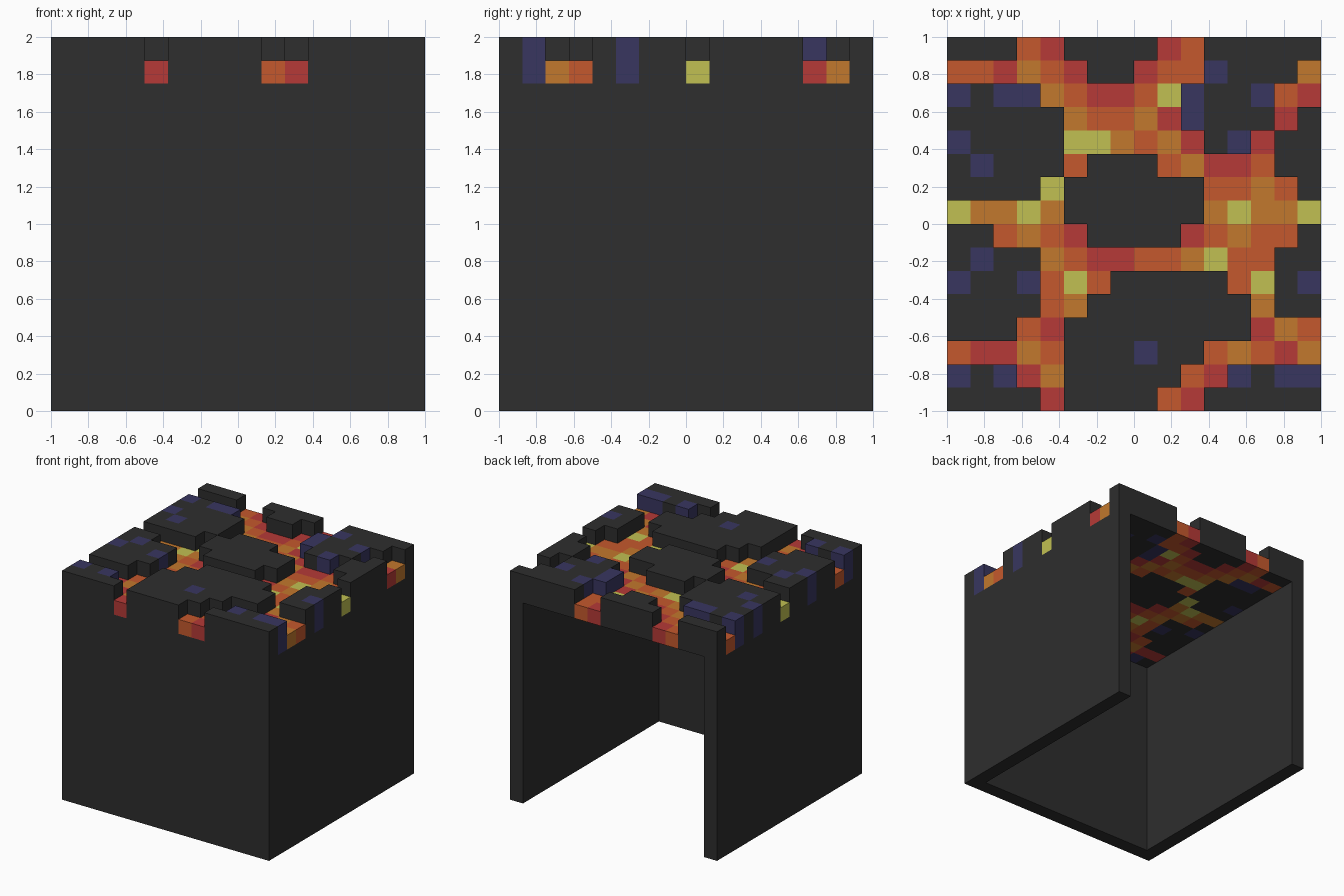
import bpy
import bmesh

if "Cube" in bpy.data.objects:
    bpy.data.objects.remove(bpy.data.objects["Cube"], do_unlink=True)

N, CELL = 16, 0.125
BASE, LAVA_TOP, ROCK_TOP = 1.75, 1.875, 2.0

# Crust layout, back row first: . rock, n ore, r red, o orange, a amber, y yellow
LAYOUT = [
    "...or....ro.....",
    "ooraor..roon...a",
    "n.nnaorroyn..nor",
    ".....aooarn...r.",
    "n....yyaoar.nr..",
    ".n...o...oarro..",
    "....y......ooao.",
    "yaaya......ayaay",
    "..oaor....roaoo.",
    ".n..aorrooayoo..",
    "n..noyo.....oy.n",
    "....oa.......a..",
    "...or........rao",
    "orrao...n..oaora",
    "n.nra.....orn.nn",
    "....r....or.....",
]


def linear(c):
    c /= 255
    return c / 12.92 if c <= 0.04045 else ((c + 0.055) / 1.055) ** 2.4


def material(name, rgb):
    m = bpy.data.materials.new(name)
    m.use_nodes = True
    col = [linear(c) for c in rgb] + [1.0]
    m.diffuse_color = col
    m.node_tree.nodes["Principled BSDF"].inputs["Base Color"].default_value = col
    return m


MATS = {
    ".": material("dark rock", (46, 46, 46)),
    "n": material("navy ore", (56, 54, 96)),
    "r": material("lava red", (182, 58, 55)),
    "o": material("lava orange", (197, 89, 45)),
    "a": material("lava amber", (194, 120, 45)),
    "y": material("lava yellow", (193, 192, 82)),
}


def make_object(name, bm, mats):
    bmesh.ops.remove_doubles(bm, verts=bm.verts, dist=1e-5)
    me = bpy.data.meshes.new(name)
    bm.to_mesh(me)
    bm.free()
    for m in mats:
        me.materials.append(m)
    ob = bpy.data.objects.new(name, me)
    bpy.context.collection.objects.link(ob)
    return ob


def top_of(col, row):
    """Height of a cell; outside the block it is the underside level."""
    if 0 <= col < N and 0 <= row < N:
        return ROCK_TOP if LAYOUT[row][col] in ".n" else LAVA_TOP
    return BASE


def build_cells(name, kinds):
    """Visible faces of every crust cell of the given kinds."""
    bm = bmesh.new()

    def quad(points, kind):
        f = bm.faces.new([bm.verts.new(p) for p in points])
        f.material_index = kinds.index(kind)

    for row in range(N):
        for col in range(N):
            kind = LAYOUT[row][col]
            if kind not in kinds:
                continue
            x0, y1 = -1 + col * CELL, 1 - row * CELL
            x1, y0 = x0 + CELL, y1 - CELL
            top = top_of(col, row)
            ring = [(x0, y0), (x1, y0), (x1, y1), (x0, y1)]
            quad([(x, y, top) for x, y in ring], kind)
            # Underside, except over the three walls
            if 0 < col < N - 1 and row < N - 1:
                quad([(x, y, BASE) for x, y in reversed(ring)], kind)
            # Sides that stand above the neighbouring cell
            for i, (dc, dr) in enumerate([(0, 1), (1, 0), (0, -1), (-1, 0)]):
                low = top_of(col + dc, row + dr)
                if low < top:
                    a, b = ring[i], ring[(i + 1) % 4]
                    quad([(*a, low), (*b, low), (*b, top), (*a, top)], kind)
    return make_object(name, bm, [MATS[k] for k in kinds])


# Three walls: a U-shaped plan, open at the back, bottom and under the crust
T = 1 - CELL
plan = [(-1, -1), (1, -1), (1, 1), (T, 1), (T, -T), (-T, -T), (-T, 1), (-1, 1)]
bm = bmesh.new()
foot = bm.faces.new([bm.verts.new((x, y, 0)) for x, y in plan])
ext = bmesh.ops.extrude_face_region(bm, geom=[foot], use_keep_orig=True)
raised = [g for g in ext["geom"] if isinstance(g, bmesh.types.BMVert)]
bmesh.ops.translate(bm, verts=raised, vec=(0, 0, BASE))
bmesh.ops.recalc_face_normals(bm, faces=bm.faces)
bmesh.ops.delete(bm, geom=[f for f in bm.faces if f.calc_center_median().z > BASE - 0.01],
                 context="FACES_ONLY")
make_object("walls", bm, [MATS["."]])

# Crust
build_cells("rock_crust", ".")
build_cells("ore_cells", "n")
build_cells("lava_channels", "roay")
